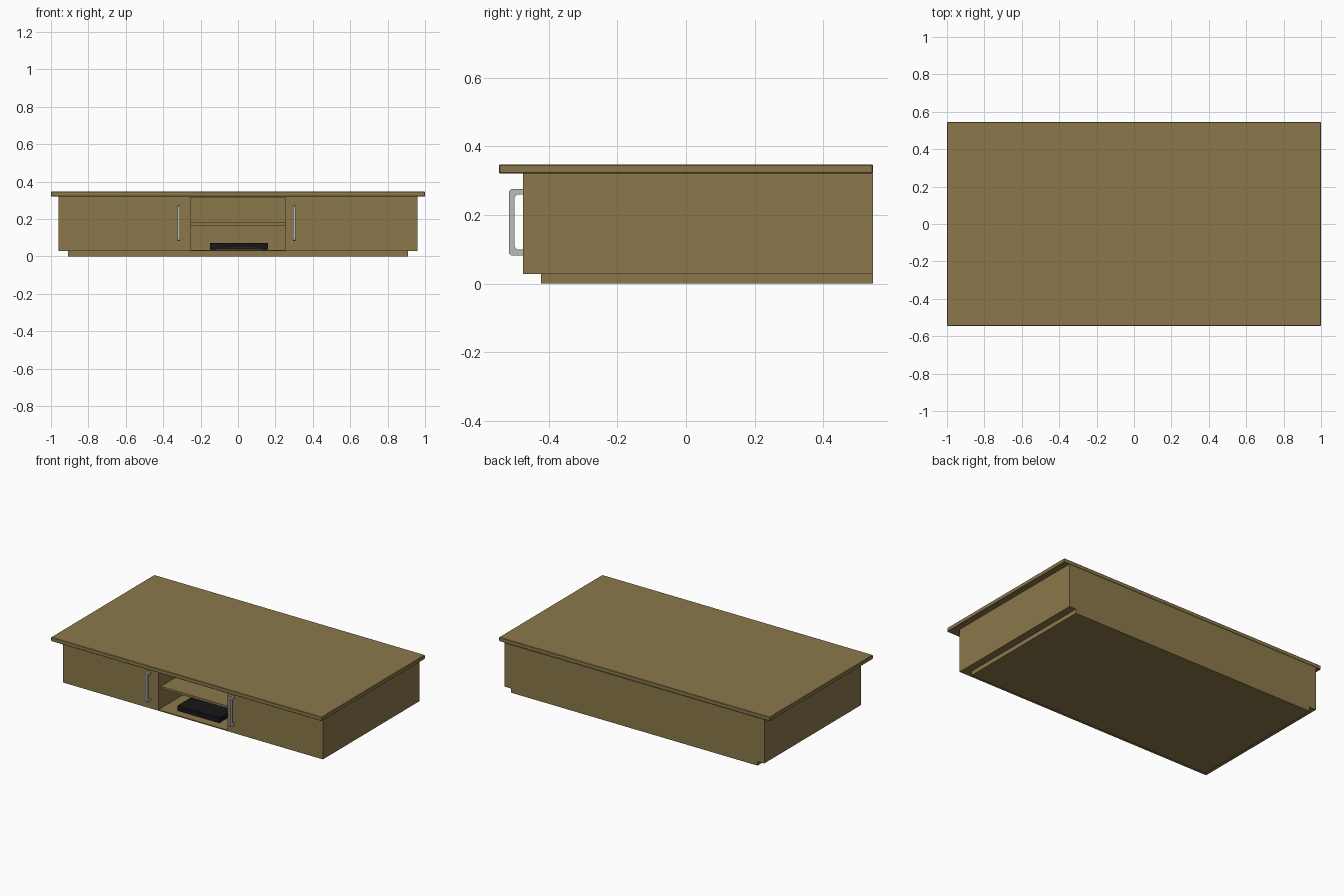
import bpy, bmesh

if "Cube" in bpy.data.objects:
    bpy.data.objects.remove(bpy.data.objects["Cube"])


def material(name, rgb):
    m = bpy.data.materials.new(name)
    m.diffuse_color = (*rgb, 1)
    m.use_nodes = True
    m.node_tree.nodes["Principled BSDF"].inputs["Base Color"].default_value = m.diffuse_color
    return m


WOOD = material("wood", (0.26, 0.19, 0.07))
METAL = material("brushed_metal", (0.5, 0.5, 0.5))
BLACK = material("black_plastic", (0.008, 0.008, 0.009))
DARK = material("dark_grey_plastic", (0.03, 0.03, 0.035))


def finish(name, bm, mat):
    bmesh.ops.recalc_face_normals(bm, faces=bm.faces)
    me = bpy.data.meshes.new(name)
    bm.to_mesh(me)
    bm.free()
    me.materials.append(mat)
    ob = bpy.data.objects.new(name, me)
    bpy.context.collection.objects.link(ob)
    return ob


def box(name, x, y, z, mat=WOOD, bevel=0):
    """Box from (min, max) ranges, optionally chamfered."""
    bm = bmesh.new()
    bmesh.ops.create_cube(bm, size=1)
    for v in bm.verts:
        for i, r in enumerate((x, y, z)):
            v.co[i] = r[0] if v.co[i] < 0 else r[1]
    if bevel:
        bmesh.ops.bevel(bm, geom=bm.edges[:], offset=bevel, segments=1,
                        affect='EDGES', profile=0.5)
    return finish(name, bm, mat)


def handle(name, x, width):
    """Bracket-shaped pull: side profile in y-z extruded across x."""
    front, back, z0, z1, t = -0.516, -0.475, 0.082, 0.276, 0.017
    c = 0.007
    outer = [(back, z0), (front + c, z0), (front, z0 + c),
             (front, z1 - c), (front + c, z1), (back, z1)]
    inner = [(back, z1 - t), (front + t + c, z1 - t), (front + t, z1 - t - c),
             (front + t, z0 + t + c), (front + t + c, z0 + t), (back, z0 + t)]
    bm = bmesh.new()
    rings = [[bm.verts.new((x + s * width / 2, y, z)) for y, z in outer + inner]
             for s in (-1, 1)]
    n = len(rings[0])
    for i in range(n):
        j = (i + 1) % n
        bm.faces.new((rings[0][i], rings[0][j], rings[1][j], rings[1][i]))
    # side faces as a strip of quads between outer and inner outline
    for r in rings:
        for i in range(5):
            bm.faces.new((r[i], r[i + 1], r[n - 2 - i], r[n - 1 - i]))
    return finish(name, bm, METAL)


# Top slab and recessed plinth
box("top_slab", (-1, 1), (-0.545, 0.545), (0.32, 0.347), bevel=0.003)
box("plinth", (-0.91, 0.91), (-0.423, 0.545), (0, 0.028))

# Carcass panels
box("bottom_panel", (-0.96, 0.96), (-0.475, 0.545), (0.028, 0.035))
box("upper_panel", (-0.96, 0.96), (-0.475, 0.545), (0.314, 0.32))
box("back_panel", (-0.96, 0.96), (0.525, 0.545), (0.035, 0.314))
for side, s in (("left", -1), ("right", 1)):
    def span(a, b):
        return tuple(sorted((s * a, s * b)))
    box(side + "_side_panel", span(0.94, 0.96), (-0.455, 0.525), (0.035, 0.314))
    box(side + "_divider", span(0.255, 0.275), (-0.455, 0.525), (0.035, 0.314))
    box(side + "_door", span(0.255, 0.96), (-0.475, -0.455), (0.035, 0.314))

# Shelf in the open centre bay
box("shelf", (-0.255, 0.255), (-0.45, 0.525), (0.166, 0.181))

# Door handles
handle("left_handle", -0.317, 0.014)
handle("right_handle", 0.301, 0.012)

# Media player on the bay floor
box("player_body", (-0.15, 0.16), (-0.418, -0.19), (0.039, 0.071), BLACK)
box("player_front", (-0.15, 0.16), (-0.423, -0.418), (0.037, 0.071), BLACK)
box("player_tray_slot", (-0.06, 0.09), (-0.4245, -0.423), (0.046, 0.049), DARK)
box("player_button", (-0.14, -0.128), (-0.4245, -0.423), (0.058, 0.062), DARK)
for i, x in enumerate((-0.13, 0.14)):
    for j, y in enumerate((-0.395, -0.21)):
        box(f"player_foot_{i}_{j}", (x - 0.01, x + 0.01), (y - 0.01, y + 0.01),
            (0.035, 0.039), DARK)
